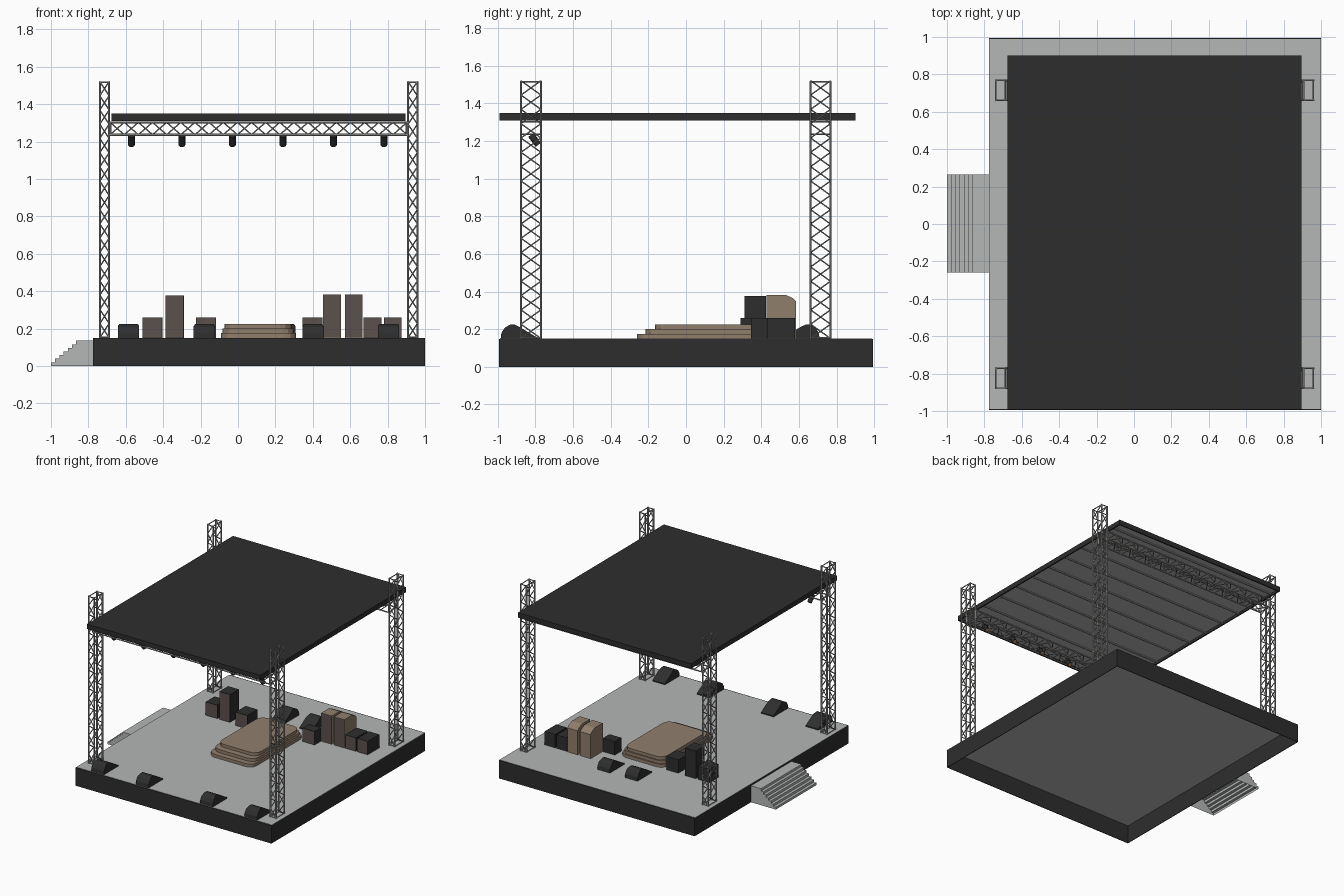
import bpy, bmesh, math
from mathutils import Vector, Matrix

if "Cube" in bpy.data.objects:
    bpy.data.objects.remove(bpy.data.objects["Cube"])


def mat(name, r, g, b):
    m = bpy.data.materials.new(name)
    m.diffuse_color = (r, g, b, 1)
    m.use_nodes = True
    m.node_tree.nodes["Principled BSDF"].inputs["Base Color"].default_value = m.diffuse_color
    return m


BLACK = mat("black", 0.027, 0.027, 0.027)
GREY = mat("light_grey", 0.46, 0.475, 0.47)
METAL = mat("metal_grey", 0.33, 0.335, 0.32)
TAN = mat("tan", 0.28, 0.21, 0.15)
BROWN = mat("speaker_brown", 0.105, 0.082, 0.074)
AMBER = mat("lens_amber", 0.4, 0.2, 0.07)
Z0 = 0.15  # deck height


def finish(bm, name, *mats):
    bmesh.ops.recalc_face_normals(bm, faces=bm.faces[:])
    me = bpy.data.meshes.new(name)
    bm.to_mesh(me)
    bm.free()
    for m in mats:
        me.materials.append(m)
    ob = bpy.data.objects.new(name, me)
    bpy.context.collection.objects.link(ob)
    return ob


def add_box(bm, x0, x1, y0, y1, z0, z1):
    m = Matrix.Translation(((x0 + x1) / 2, (y0 + y1) / 2, (z0 + z1) / 2)) @ \
        Matrix.Diagonal((x1 - x0, y1 - y0, z1 - z0, 1))
    bmesh.ops.create_cube(bm, size=1, matrix=m)


def box(name, m, *b):
    bm = bmesh.new()
    add_box(bm, *b)
    return finish(bm, name, m)


def add_prism(bm, pts, offset):
    """Extrude a flat polygon by an offset vector."""
    f = bm.faces.new([bm.verts.new(p) for p in pts])
    r = bmesh.ops.extrude_face_region(bm, geom=[f], use_keep_orig=True)
    vs = [v for v in r["geom"] if isinstance(v, bmesh.types.BMVert)]
    bmesh.ops.translate(bm, verts=vs, vec=offset)


def bar(bm, p, q, r, n=6):
    p, q = Vector(p), Vector(q)
    d = q - p
    m = Matrix.Translation((p + q) / 2) @ d.to_track_quat('Z', 'Y').to_matrix().to_4x4()
    bmesh.ops.create_cone(bm, cap_ends=True, segments=n, radius1=r, radius2=r,
                          depth=d.length, matrix=m)


def lattice(name, origin, axis, length, u, v, cells):
    """Box truss: four chords, zigzag braces on four sides, end frames."""
    bm = bmesh.new()
    o, a, u, v = Vector(origin), Vector(axis), Vector(u), Vector(v)
    c = [o, o + u, o + u + v, o + v]
    step = length / cells
    for i in range(4):
        p, q = c[i], c[(i + 1) % 4]
        bar(bm, p, p + a * length, 0.006)
        for e in (0.004, length - 0.004):
            bar(bm, p + a * e, q + a * e, 0.004)
        for k in range(cells):
            s, t = (p, q) if k % 2 else (q, p)
            bar(bm, s + a * step * k, t + a * step * (k + 1), 0.004, 5)
    return finish(bm, name, METAL)


def frame(name, x0, x1, y0, y1, z0, z1, t):
    """Four thin walls around a rectangle."""
    bm = bmesh.new()
    add_box(bm, x0, x1, y0, y0 + t, z0, z1)
    add_box(bm, x0, x1, y1 - t, y1, z0, z1)
    add_box(bm, x0, x0 + t, y0 + t, y1 - t, z0, z1)
    add_box(bm, x1 - t, x1, y0 + t, y1 - t, z0, z1)
    return finish(bm, name, BLACK)


# Stage deck, open underneath, with black skirt
frame("stage_skirt", -0.775, 1, -0.995, 0.995, 0, Z0 - 0.001, 0.005)
box("stage_deck", GREY, -0.775, 1, -0.988, 0.988, Z0 - 0.003, Z0)

# Stairs on the left side, open at the bottom and back
pts, n = [(-0.775, 0), (-1, 0)], 7
for i in range(n):
    x, z = -1 + 0.0225 * i, 0.135 * (i + 1) / n
    pts += [(x, z)] if i == 0 else [(x, 0.135 * i / n), (x, z)]
pts.append((-0.775, 0.135))
bm = bmesh.new()
add_prism(bm, [(x, -0.26, z) for x, z in pts], (0, 0.525, 0))
bmesh.ops.recalc_face_normals(bm, faces=bm.faces[:])
bmesh.ops.delete(bm, geom=[f for f in bm.faces if f.normal.z < -0.9], context='FACES_ONLY')
finish(bm, "stairs", GREY)

# Four towers and two roof trusses
for nx, x in (("left", -0.739), ("right", 0.909)):
    for ny, y in (("front", -0.877), ("back", 0.662)):
        lattice(f"{ny}_{nx}_tower", (x, y, Z0), (0, 0, 1), 1.37, (0.05, 0, 0), (0, 0.106, 0), 18)
for ny, y in (("front", -0.877), ("back", 0.662)):
    lattice(f"{ny}_truss", (-0.684, y, 1.236), (1, 0, 0), 1.588, (0, 0.106, 0), (0, 0, 0.066), 21)

# Roof: black top and rim, grey ceiling, metal ribs
box("roof_top", BLACK, -0.675, 0.895, -0.992, 0.9, 1.336, 1.35)
frame("roof_rim", -0.675, 0.895, -0.992, 0.9, 1.31, 1.336, 0.01)
box("roof_ceiling", GREY, -0.665, 0.885, -0.982, 0.89, 1.33, 1.336)
bm = bmesh.new()
for i in range(10):
    y = -0.9 + 0.19 * i
    bar(bm, (-0.665, y, 1.321), (0.885, y, 1.321), 0.008)
finish(bm, "roof_ribs", METAL)

# Spotlights tilted towards the stage, with hanging brackets
for i in range(6):
    x = -0.57 + 0.27 * i
    bm = bmesh.new()
    d = Vector((0, 0.6, -0.8))
    c = Vector((x, -0.805, 1.207))
    bar(bm, c - d * 0.032, c + d * 0.032, 0.018, 12)
    for s in (-0.0185, 0.0145):
        add_box(bm, x + s, x + s + 0.004, -0.812, -0.798, 1.2, 1.238)
    finish(bm, f"spotlight_{i + 1}", BLACK)
    bm = bmesh.new()
    bar(bm, c + d * 0.032, c + d * 0.034, 0.014, 12)
    finish(bm, f"spotlight_lens_{i + 1}", AMBER)


# Stepped drum riser with rounded corners
def rounded(x0, x1, y0, y1, z, r):
    out = []
    for cx, cy, a0 in ((x1 - r, y1 - r, 0), (x0 + r, y1 - r, 90),
                       (x0 + r, y0 + r, 180), (x1 - r, y0 + r, 270)):
        for k in range(4):
            a = math.radians(a0 + 30 * k)
            out.append((cx + r * math.cos(a), cy + r * math.sin(a), z))
    return out


for i, (x0, x1, y0, y1) in enumerate(((-0.09, 0.31, -0.26, 0.42),
                                      (-0.082, 0.298, -0.215, 0.41),
                                      (-0.072, 0.285, -0.165, 0.4))):
    bm = bmesh.new()
    add_prism(bm, rounded(x0, x1, y0, y1, Z0 + 0.025 * i, 0.06), (0, 0, 0.025))
    finish(bm, f"drum_riser_step_{i + 1}", TAN)

# Monitor wedges: profile in y,z measured from the rounded end
WEDGE = ((0, 0), (0.004, 0.03), (0.022, 0.058), (0.05, 0.074), (0.075, 0.074),
         (0.1, 0.062), (0.19, 0.008), (0.19, 0))


def wedge(name, x, y, s):
    bm = bmesh.new()
    add_prism(bm, [(x - 0.057, y + s * a, Z0 + b) for a, b in WEDGE], (0.114, 0, 0))
    for v in bm.verts:  # pinch the top slightly
        if v.co.z > Z0 + 0.07:
            v.co.x = x + (v.co.x - x) * 0.88
    finish(bm, name, BLACK)


for i, x in enumerate((-0.585, -0.18, 0.402, 0.805)):
    wedge(f"front_monitor_{i + 1}", x, -0.985, 1)
for i, x in enumerate((0.0, 0.25)):
    wedge(f"drum_monitor_{i + 1}", x, 0.71, -1)


# Amplifier cabinets with brown fronts; tall tan ones have a sloped back
def cabinet(name, body, x0, x1, y0, y1, h, slope=False):
    bm = bmesh.new()
    top = [(y1, h - 0.035), (y1 - 0.015, h - 0.018), (y1 - 0.055, h)] if slope else [(y1, h)]
    prof = [(y0, Z0), (y1, Z0)] + top + [(y0, h)]
    add_prism(bm, [(x0, y, z) for y, z in prof], (x1 - x0, 0, 0))
    bmesh.ops.recalc_face_normals(bm, faces=bm.faces[:])
    front = [f for f in bm.faces if f.normal.y < -0.9]
    bmesh.ops.inset_region(bm, faces=front, thickness=0.004, depth=0)
    for f in front:
        f.material_index = 1
    finish(bm, name, body, BROWN)


for i, c in enumerate(((BLACK, -0.51, -0.405, 0.31, 0.425, 0.26),
                       (BLACK, -0.387, -0.29, 0.31, 0.425, 0.377),
                       (BLACK, -0.225, -0.118, 0.29, 0.42, 0.26),
                       (BLACK, 0.345, 0.453, 0.345, 0.43, 0.26),
                       (TAN, 0.455, 0.55, 0.428, 0.585, 0.382, True),
                       (TAN, 0.572, 0.665, 0.428, 0.585, 0.382, True),
                       (BLACK, 0.672, 0.768, 0.43, 0.58, 0.26),
                       (BLACK, 0.78, 0.875, 0.43, 0.58, 0.26))):
    cabinet(f"amplifier_cabinet_{i + 1}", *c)
